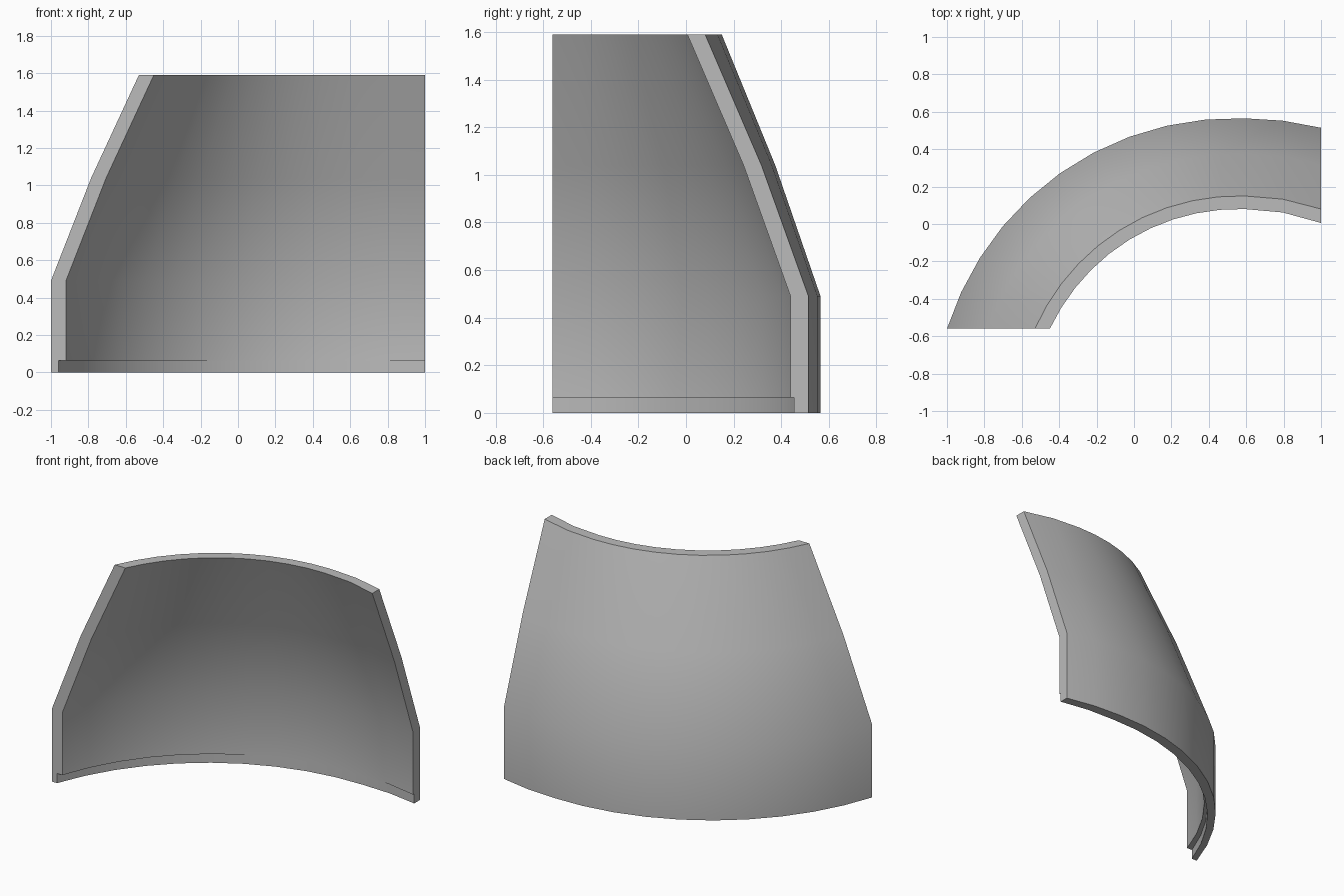
import bpy, bmesh
from math import sin, cos, asin, sqrt, pi, radians

cube = bpy.data.objects.get("Cube")
if cube:
    bpy.data.objects.remove(cube, do_unlink=True)

CENTRE_X = 0.59      # the arc is furthest back here
FRONT_Y = -0.56      # plane of the left-hand cut end
RIGHT_X = 1.0        # plane of the other cut end
LONG_STEPS, SHORT_STEPS = 10, 2


def arc(z, apex, end_x, bulge, flare=0.0):
    """Horizontal arc from the front cut, over the apex, to the side cut."""
    dx, drop = CENTRE_X - end_x, apex - FRONT_Y
    r = (dx * dx + drop * drop) / (2 * drop)
    cy = apex - r
    sweep = asin(dx / r)
    points = []
    for i in range(LONG_STEPS):
        t = 1 - i / LONG_STEPS
        rr = r + bulge * sin(pi * t)
        points.append((CENTRE_X - rr * sin(sweep * t), cy + rr * cos(sweep * t), z))
    for i in range(SHORT_STEPS + 1):
        t = i / SHORT_STEPS
        side = (RIGHT_X - CENTRE_X) * t
        points.append((CENTRE_X + side, cy + sqrt(r * r - side * side) + flare * t, z))
    return points


# Rings run up the outer face, down the inner face and round the thin lower lip
rings = [
    arc(0.0, 0.565, -1.0, 0.02),
    arc(0.49, 0.565, -1.0, 0.02),
    arc(1.04, 0.375, -0.785, 0.015),
    arc(1.59, 0.15, -0.53, 0.01),
    arc(1.59, 0.08, -0.45, 0.01),
    arc(1.04, 0.303, -0.705, 0.015),
    arc(0.49, 0.492, -0.92, 0.02),
    arc(0.065, 0.492, -0.92, 0.02),
    arc(0.065, 0.494, -0.96, 0.02, 0.01),
    arc(0.0, 0.494, -0.96, 0.02, 0.01),
]

# Curved panel
bm = bmesh.new()
grid = [[bm.verts.new(p) for p in ring] for ring in rings]
for a, b in zip(grid, grid[1:] + grid[:1]):
    for i in range(len(a) - 1):
        bm.faces.new((a[i], a[i + 1], b[i + 1], b[i]))
for end in (0, -1):
    bm.faces.new([ring[end] for ring in grid])
bmesh.ops.recalc_face_normals(bm, faces=bm.faces)
mesh = bpy.data.meshes.new("curved_panel")
bm.to_mesh(mesh)
bm.free()
panel = bpy.data.objects.new("curved_panel", mesh)
bpy.context.collection.objects.link(panel)

# Plain grey
grey = bpy.data.materials.new("plain_grey")
grey.use_nodes = True
colour = (0.5, 0.5, 0.5, 1)
grey.diffuse_color = colour
grey.node_tree.nodes["Principled BSDF"].inputs["Base Color"].default_value = colour
mesh.materials.append(grey)

bpy.ops.object.select_all(action="DESELECT")
panel.select_set(True)
bpy.context.view_layer.objects.active = panel
bpy.ops.object.shade_smooth_by_angle(angle=radians(30))
